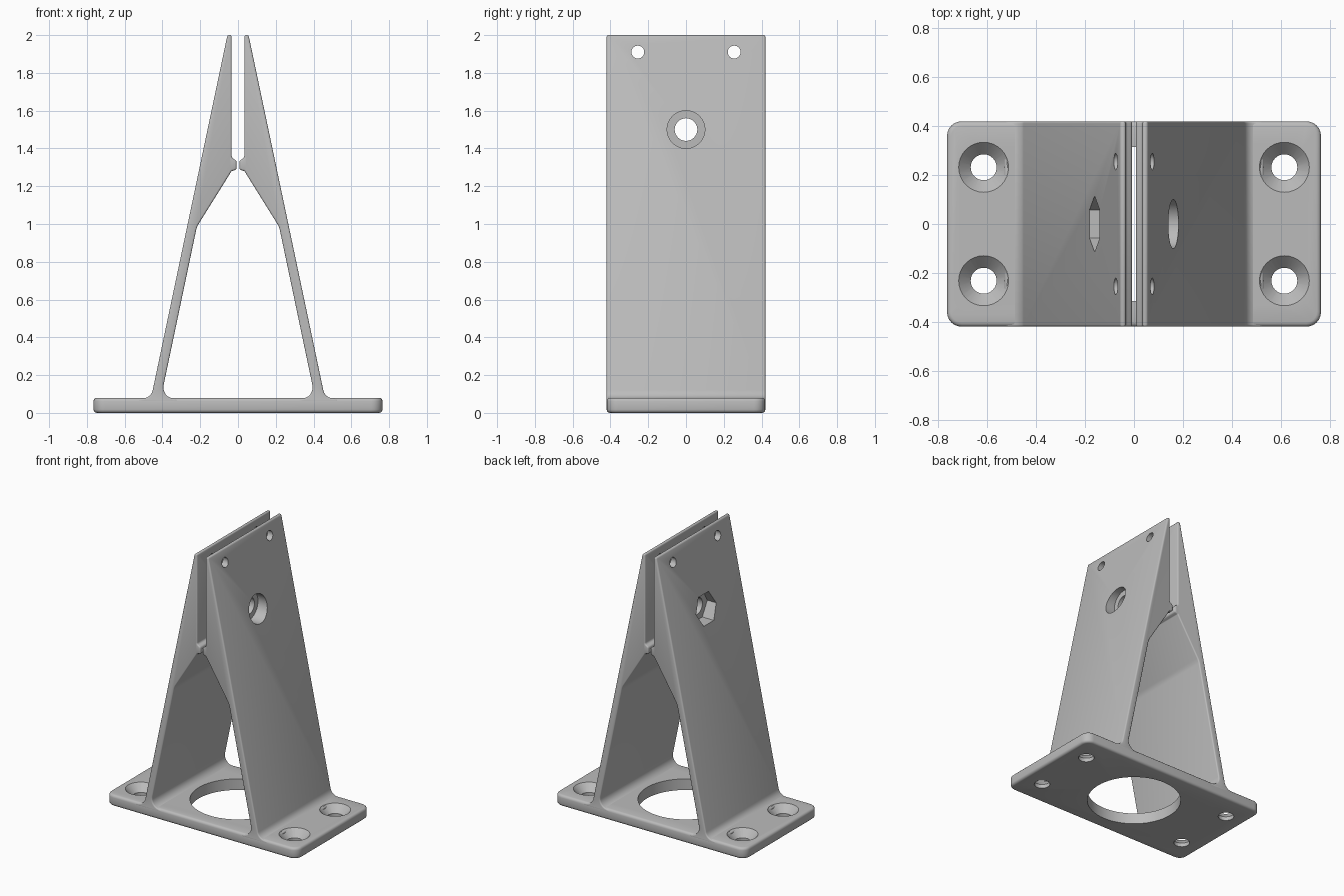
import bpy, bmesh, math
from mathutils import Matrix, Vector

if "Cube" in bpy.data.objects:
    bpy.data.objects.remove(bpy.data.objects["Cube"])

grey = bpy.data.materials.new("light grey")
grey.diffuse_color = (0.5, 0.5, 0.5, 1)
grey.use_nodes = True
grey.node_tree.nodes["Principled BSDF"].inputs["Base Color"].default_value = grey.diffuse_color
HALF_Y = 0.42


def finish(name, bm):
    bmesh.ops.recalc_face_normals(bm, faces=bm.faces[:])
    me = bpy.data.meshes.new(name)
    bm.to_mesh(me)
    bm.free()
    ob = bpy.data.objects.new(name, me)
    bpy.context.collection.objects.link(ob)
    me.materials.append(grey)
    return ob


def activate(ob):
    bpy.ops.object.select_all(action='DESELECT')
    ob.select_set(True)
    bpy.context.view_layer.objects.active = ob


def fillet(points, steps=6):
    """Replace each (x, z, radius) corner by an arc."""
    out = []
    for i, (x, z, r) in enumerate(points):
        p = Vector((x, z))
        if r == 0:
            out.append(p)
            continue
        a = (Vector(points[i - 1][:2]) - p).normalized()
        b = (Vector(points[(i + 1) % len(points)][:2]) - p).normalized()
        half = a.angle(b) / 2
        c = p + (a + b).normalized() * (r / math.sin(half))
        t = r / math.tan(half)
        u, v = p + a * t - c, p + b * t - c
        sweep = math.pi - 2 * half
        for k in range(steps + 1):
            f = k / steps
            out.append(c + (u * math.sin((1 - f) * sweep) + v * math.sin(f * sweep)) / math.sin(sweep))
    return out


def extrude(name, outline, axis, lo, hi):
    """Extrude a 2D outline along y (outline in xz) or z (outline in xy)."""
    bm = bmesh.new()
    place = (lambda p: (p.x, lo, p.y)) if axis == 'y' else (lambda p: (p.x, p.y, lo))
    face = bm.faces.new([bm.verts.new(place(p)) for p in outline])
    new = bmesh.ops.extrude_face_region(bm, geom=[face])['geom']
    move = Vector((0, hi - lo, 0)) if axis == 'y' else Vector((0, 0, hi - lo))
    bmesh.ops.translate(bm, vec=move, verts=[g for g in new if isinstance(g, bmesh.types.BMVert)])
    return finish(name, bm)


def drill(axis, centre, lo, hi, r_lo, r_hi=None, sides=32):
    """Cutter cylinder or cone running along x or z."""
    bm = bmesh.new()
    bmesh.ops.create_cone(bm, cap_ends=True, segments=sides, radius1=r_lo,
                          radius2=r_lo if r_hi is None else r_hi, depth=hi - lo)
    mid = (lo + hi) / 2
    if axis == 'x':
        turn = Matrix.Rotation(math.pi / 2, 4, 'Y')
        if sides == 6:  # hexagon points face +y and -y
            turn = turn @ Matrix.Rotation(math.pi / 2, 4, 'Z')
            if max(abs(v.co.y) for v in bm.verts) > r_lo * 0.95:
                turn = Matrix.Rotation(math.pi / 2, 4, 'Y')
        place = Matrix.Translation((mid, *centre)) @ turn
    else:
        place = Matrix.Translation((*centre, mid))
    bmesh.ops.transform(bm, matrix=place, verts=bm.verts[:])
    ob = finish("cutter", bm)
    ob.hide_render = True
    return ob


def complete(ob, width, cutters):
    """Round the edges, cut the holes, smooth."""
    activate(ob)
    bev = ob.modifiers.new("round", 'BEVEL')
    bev.width, bev.segments = width, 3
    bev.limit_method, bev.angle_limit = 'ANGLE', math.radians(40)
    bev.use_clamp_overlap = False
    bpy.ops.object.modifier_apply(modifier=bev.name)
    for c in cutters:
        m = ob.modifiers.new("hole", 'BOOLEAN')
        m.operation, m.solver, m.object = 'DIFFERENCE', 'EXACT', c
        bpy.ops.object.modifier_apply(modifier=m.name)
        bpy.data.objects.remove(c)
    activate(ob)
    bpy.ops.object.shade_smooth_by_angle(angle=math.radians(35))


# Base plate with central opening and four countersunk screw holes
X = 0.765
plate = fillet([(X, HALF_Y, 0.06), (-X, HALF_Y, 0.06), (-X, -HALF_Y, 0.06), (X, -HALF_Y, 0.06)])
base = extrude("base_plate", plate, 'z', 0, 0.08)
cuts = [drill('z', (0, 0), -0.1, 0.2, 0.315, sides=64)]
for sx in (-1, 1):
    for sy in (-1, 1):
        at = (0.615 * sx, 0.232 * sy)
        cuts.append(drill('z', at, -0.1, 0.2, 0.053))
        cuts.append(drill('z', at, 0.025, 0.085, 0.05, 0.107))
complete(base, 0.018, cuts)

# Leaning legs: flared foot, thin wall, thick clamp head with a lip at the gap
profile = [(0.53, 0.05, 0), (0.53, 0.074, 0), (0.46, 0.08, 0.055),
           (0.056, 2.0, 0), (0.034, 2.0, 0), (0.034, 1.352, 0.018),
           (0.008, 1.335, 0), (0.008, 1.288, 0), (0.034, 1.28, 0.01),
           (0.218, 0.985, 0.12), (0.408, 0.08, 0.06),
           (0.32, 0.074, 0), (0.32, 0.05, 0)]
for side, name in ((1, "right_leg"), (-1, "left_leg")):
    outline = [Vector((p.x * side, p.y)) for p in fillet(profile)]
    leg = extrude(name, outline, 'y', -HALF_Y, HALF_Y)
    lo, hi = sorted((0.09 * side, 0.4 * side))
    cuts = [drill('x', (0, 1.5), -0.5, 0.5, 0.06),
            # round recess on the right, hexagonal nut recess on the left
            drill('x', (0, 1.5), lo, hi, 0.1 if side == 1 else 0.115,
                  sides=48 if side == 1 else 6)]
    cuts += [drill('x', (y, 1.91), -0.5, 0.5, 0.034) for y in (-0.255, 0.255)]
    complete(leg, 0.009, cuts)
